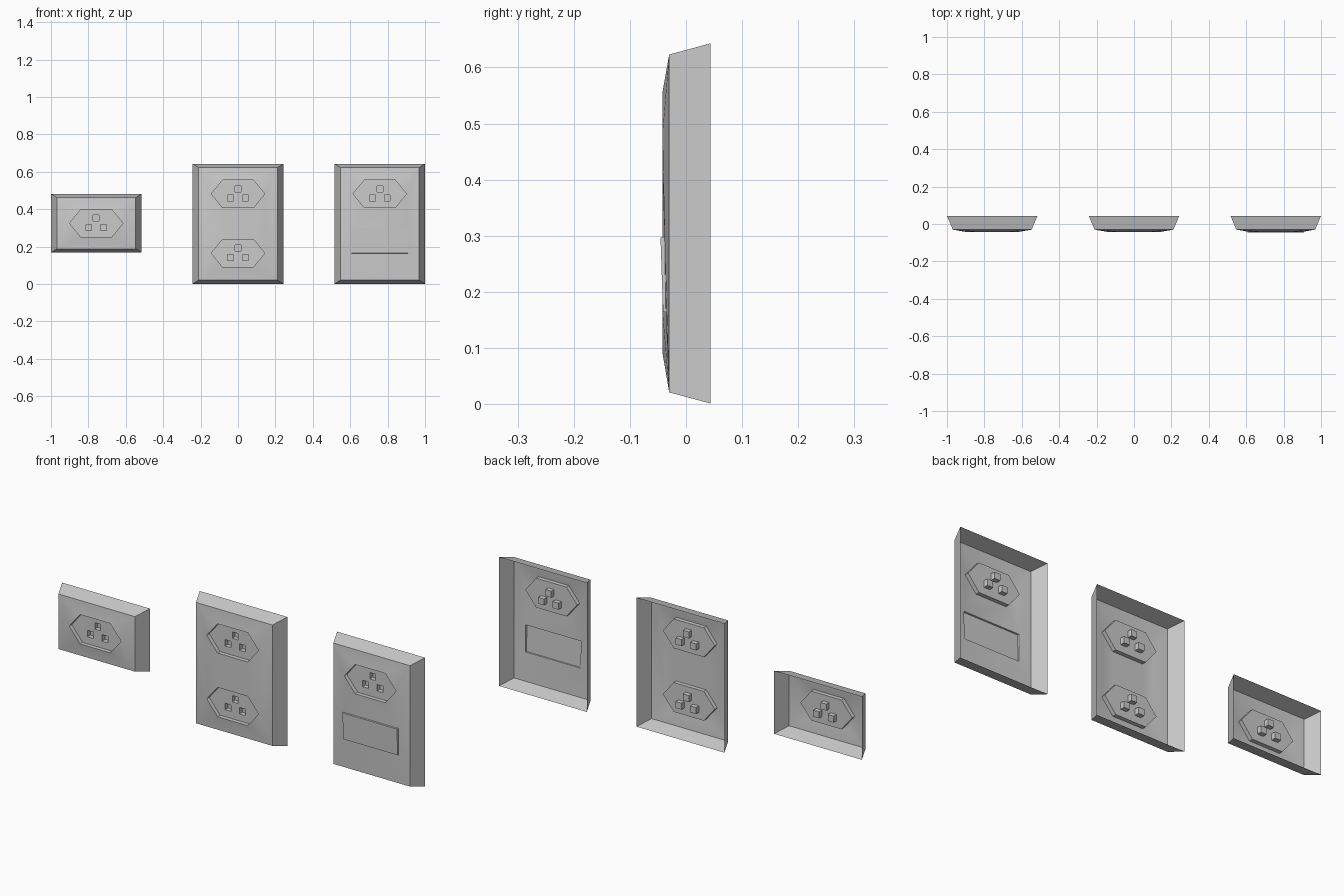
import bpy, bmesh

if "Cube" in bpy.data.objects:
    bpy.data.objects.remove(bpy.data.objects["Cube"])

BACK, EDGE, CROWN = 0.044, -0.030, -0.042
FLOOR, PIN_END = -0.022, 0.001


def loop(bm, pts):
    """Closed ring of edges through 3D points."""
    vs = [bm.verts.new(p) for p in pts]
    es = [bm.edges.new((vs[i], vs[(i + 1) % len(vs)])) for i in range(len(vs))]
    return vs, es


def bridge(bm, a, b):
    """Wall of quads between two rings of equal length."""
    n = len(a)
    for i in range(n):
        bm.faces.new((a[i], a[(i + 1) % n], b[(i + 1) % n], b[i]))


def rect(cx, cz, w, h, y):
    return [(cx + sx * w, y, cz + sz * h) for sx, sz in ((-1, -1), (1, -1), (1, 1), (-1, 1))]


def hexagon(cx, cz, y):
    shape = ((-0.143, 0), (-0.083, -0.073), (0.083, -0.073),
             (0.143, 0), (0.083, 0.073), (-0.083, 0.073))
    return [(cx + x, y, cz + z) for x, z in shape]


def fill(bm, edges):
    bmesh.ops.triangle_fill(bm, edges=edges, use_beauty=True, normal=(0, -1, 0))


def socket(bm, cx, cz):
    """Hexagonal recess with three pin holes; returns its rim edges."""
    rim, rim_edges = loop(bm, hexagon(cx, cz, CROWN))
    low, floor_edges = loop(bm, hexagon(cx, cz, FLOOR))
    bridge(bm, rim, low)
    for dx, dz in ((0, 0.027), (-0.04, -0.022), (0.04, -0.022)):
        top, es = loop(bm, rect(cx + dx, cz + dz, 0.016, 0.016, FLOOR))
        end, _ = loop(bm, rect(cx + dx, cz + dz, 0.016, 0.016, PIN_END))
        bridge(bm, top, end)
        bm.faces.new(end)
        floor_edges += es
    fill(bm, floor_edges)
    return rim_edges


def rocker(bm, cx, cz):
    """Tilted switch rocker; returns the edges where it meets the plate."""
    base, es = loop(bm, rect(cx, cz, 0.152, 0.067, -0.036))
    for v in base[2:]:
        v.co.y = -0.038
    face, _ = loop(bm, rect(cx, cz, 0.150, 0.066, -0.041))
    for v in face[2:]:
        v.co.y = -0.0455
    bridge(bm, base, face)
    bm.faces.new(face)
    return es


def wall_plate(name, cx, cz, half_h, sockets, switch=None):
    bm = bmesh.new()
    # open-backed tapered side walls
    back, _ = loop(bm, rect(cx, cz, 0.242, half_h, BACK))
    front, edges = loop(bm, rect(cx, cz, 0.211, half_h - 0.02, EDGE))
    bridge(bm, back, front)
    # recessed sockets and rocker, then the crowned front around them
    for z in sockets:
        edges += socket(bm, cx, z)
    if switch:
        edges += rocker(bm, cx, switch)
    fill(bm, edges)
    bmesh.ops.recalc_face_normals(bm, faces=bm.faces)
    # keep the front facing -y
    front_face = next(f for f in bm.faces if front[0] in f.verts and back[0] not in f.verts
                      and back[1] not in f.verts and back[3] not in f.verts)
    if front_face.normal.y > 0:
        bmesh.ops.reverse_faces(bm, faces=bm.faces)
    me = bpy.data.meshes.new(name)
    bm.to_mesh(me)
    bm.free()
    ob = bpy.data.objects.new(name, me)
    bpy.context.collection.objects.link(ob)
    bpy.ops.object.select_all(action='DESELECT')
    ob.select_set(True)
    bpy.context.view_layer.objects.active = ob
    bpy.ops.object.shade_smooth_by_angle(angle=0.5)


wall_plate("single_outlet", -0.758, 0.325, 0.157, [0.325])
wall_plate("double_outlet", 0.0, 0.322, 0.321, [0.482, 0.165])
wall_plate("outlet_with_switch", 0.758, 0.322, 0.321, [0.482], switch=0.231)
